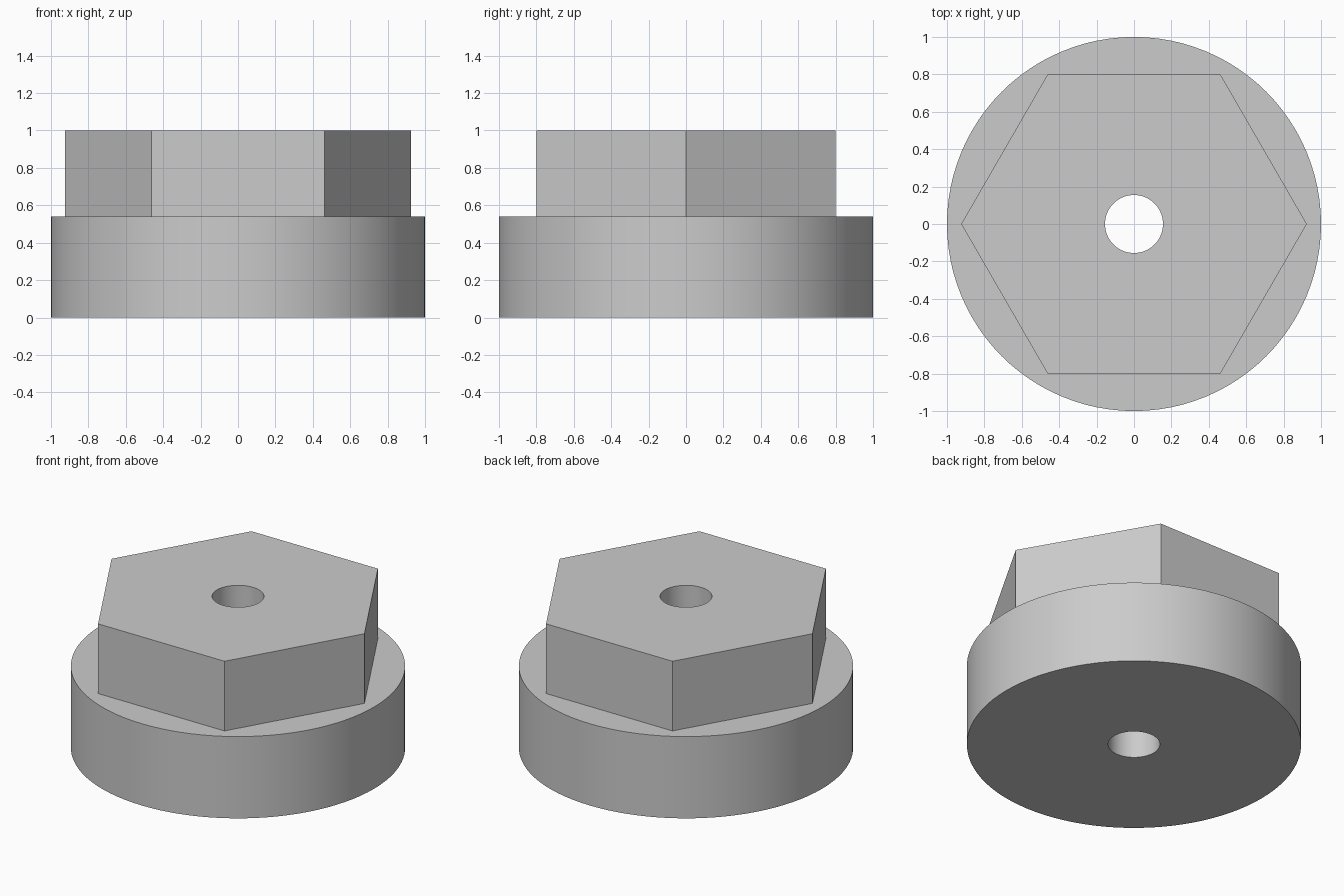
import bpy
import bmesh
from math import cos, sin, pi, radians

cube = bpy.data.objects.get("Cube")
if cube:
    bpy.data.objects.remove(cube, do_unlink=True)

SEGMENTS = 96          # divisible by six, so the hexagon corners are exact
FLANGE_R, BORE_R, HEX_APOTHEM = 1.0, 0.155, 0.8
FLANGE_TOP, HEX_TOP = 0.54, 1.0


def circle(radius):
    return lambda angle: radius


def hexagon(apothem):
    return lambda angle: apothem / cos(angle % (pi / 3) - pi / 6)


# Closed cross-section: bore, underside, flange wall, ledge, hex wall, top
profile = [
    (circle(BORE_R), 0),
    (circle(FLANGE_R), 0),
    (circle(FLANGE_R), FLANGE_TOP),
    (hexagon(HEX_APOTHEM), FLANGE_TOP),
    (hexagon(HEX_APOTHEM), HEX_TOP),
    (circle(BORE_R), HEX_TOP),
]

bm = bmesh.new()
rings = []
for radius, z in profile:
    ring = []
    for i in range(SEGMENTS):
        a = 2 * pi * i / SEGMENTS
        ring.append(bm.verts.new((radius(a) * cos(a), radius(a) * sin(a), z)))
    rings.append(ring)

# Skin neighbouring rings, the last one closing back down the bore
for k, lower in enumerate(rings):
    upper = rings[(k + 1) % len(rings)]
    for i in range(SEGMENTS):
        j = (i + 1) % SEGMENTS
        bm.faces.new((lower[i], lower[j], upper[j], upper[i]))
bmesh.ops.recalc_face_normals(bm, faces=bm.faces[:])

mesh = bpy.data.meshes.new("flanged_hex_bushing")
bm.to_mesh(mesh)
bm.free()
bushing = bpy.data.objects.new("flanged_hex_bushing", mesh)
bpy.context.collection.objects.link(bushing)

# Plain grey finish
grey = bpy.data.materials.new("light_grey")
grey.use_nodes = True
colour = (0.6, 0.6, 0.6, 1)
grey.diffuse_color = colour
grey.node_tree.nodes["Principled BSDF"].inputs["Base Color"].default_value = colour
mesh.materials.append(grey)

# Smooth round walls, crisp hexagon and rims
bpy.ops.object.select_all(action='DESELECT')
bushing.select_set(True)
bpy.context.view_layer.objects.active = bushing
bpy.ops.object.shade_smooth_by_angle(angle=radians(30))
